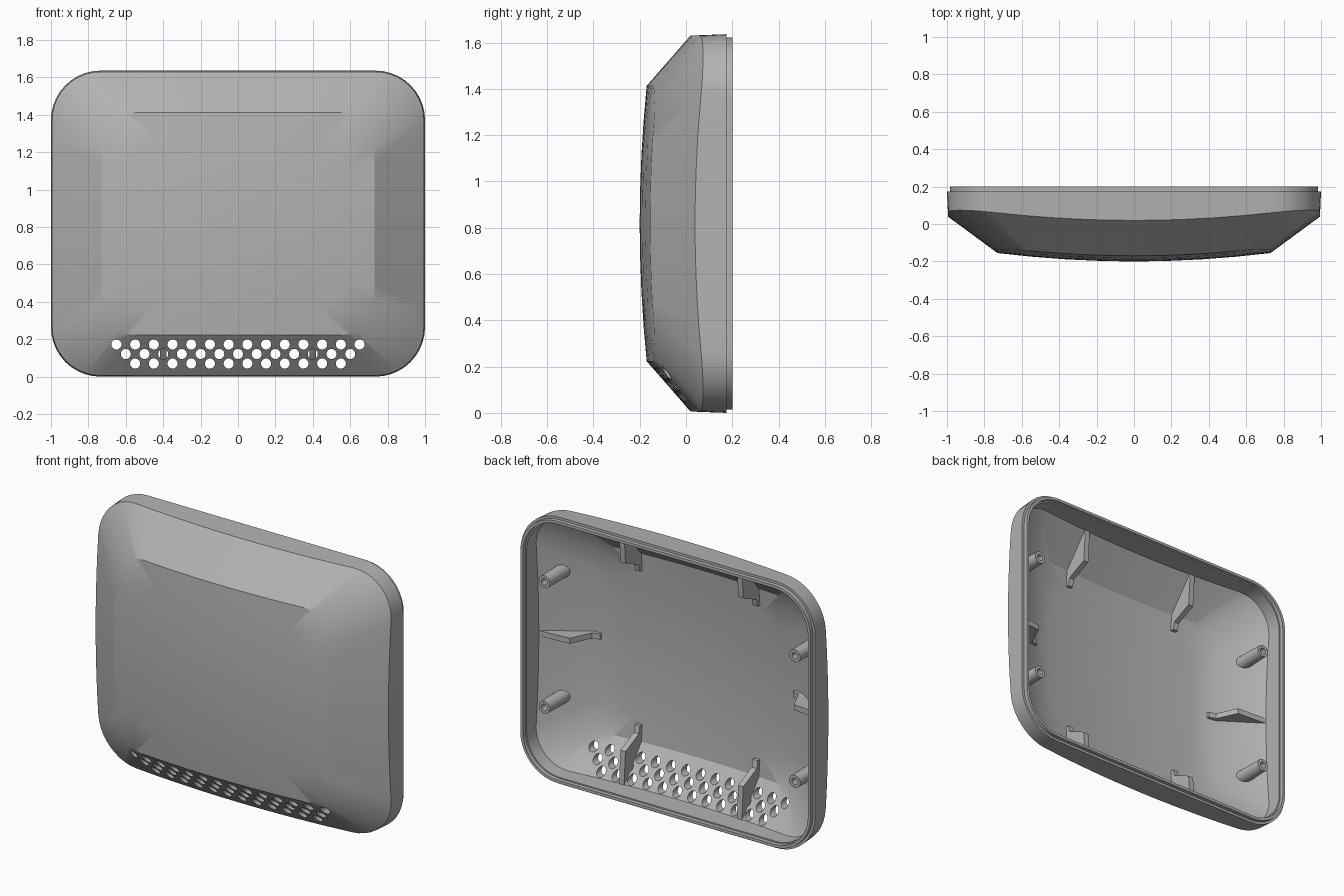
import bpy, bmesh, math

if "Cube" in bpy.data.objects:
    bpy.data.objects.remove(bpy.data.objects["Cube"], do_unlink=True)

H = 0.818          # half height of the case
CORNER = 10        # segments per rounded corner
SIDE = 10          # segments per straight side

grey = bpy.data.materials.new("plain grey")
grey.use_nodes = True
colour = (0.45, 0.45, 0.45, 1)
grey.diffuse_color = colour
grey.node_tree.nodes["Principled BSDF"].inputs["Base Color"].default_value = colour


def finish(name, bm):
    bmesh.ops.recalc_face_normals(bm, faces=bm.faces)
    mesh = bpy.data.meshes.new(name)
    bm.to_mesh(mesh)
    bm.free()
    mesh.materials.append(grey)
    obj = bpy.data.objects.new(name, mesh)
    bpy.context.collection.objects.link(obj)
    return obj


def smooth(obj):
    bpy.ops.object.select_all(action='DESELECT')
    obj.select_set(True)
    bpy.context.view_layer.objects.active = obj
    bpy.ops.object.shade_smooth_by_angle(angle=math.radians(30))


def loft(bm, rings):
    """Skin closed rings of equal length and cap both ends."""
    loops = [[bm.verts.new(p) for p in ring] for ring in rings]
    n = len(loops[0])
    for a, b in zip(loops, loops[1:]):
        for i in range(n):
            j = (i + 1) % n
            bm.faces.new((a[i], a[j], b[j], b[i]))
    bm.faces.new(loops[0])
    bm.faces.new(loops[-1])


def outline(hx, hz, r):
    """Rounded rectangle with evenly divided sides, centred on the origin."""
    arcs = []
    for k, (sx, sz) in enumerate([(1, 1), (-1, 1), (-1, -1), (1, -1)]):
        arc = []
        for i in range(CORNER + 1):
            t = math.pi / 2 * (k + i / CORNER)
            arc.append((sx * (hx - r) + r * math.cos(t), sz * (hz - r) + r * math.sin(t)))
        arcs.append(arc)
    pts = []
    for k, arc in enumerate(arcs):
        pts += arc
        (ax, az), (bx, bz) = arc[-1], arcs[(k + 1) % 4][0]
        pts += [(ax + (bx - ax) * i / SIDE, az + (bz - az) * i / SIDE) for i in range(1, SIDE)]
    return pts


def ring(pts, depth, scale=1.0):
    """Place an outline in space; depth is a number or a function of position."""
    out = []
    for x, z in pts:
        x, z = x * scale, z * scale
        out.append((x, depth(x, z) if callable(depth) else depth, z + H))
    return out


def border(inset):
    return outline(1 - inset, H - inset, 0.265 - inset)


def dome(x, z):
    return -0.2 + 0.084 * x * x + 0.085 * z * z


def edge(x, z):
    return -0.036 + 0.076 * x * x + 0.084 * z * z


# Case shell: domed front, sloping band, side wall, stepped lip, then the inside
front = outline(0.73, 0.595, 0.18)
inside = outline(0.71, 0.577, 0.165)
steps = [0.06, 0.25, 0.5, 0.75, 1]
rings = [ring(front, dome, k) for k in steps]
rings += [ring(border(0.006), edge), ring(border(0), 0.175),
          ring(border(0.015), 0.175), ring(border(0.015), 0.2),
          ring(border(0.032), 0.2), ring(border(0.032), 0.175),
          ring(border(0.04), 0.175),
          ring(border(0.04), lambda x, z: edge(x, z) + 0.022)]
rings += [ring(inside, lambda x, z: dome(x, z) + 0.045, k) for k in reversed(steps)]
bm = bmesh.new()
loft(bm, rings)
shell = finish("case_shell", bm)

# Three staggered rows of round vents cut through the lower band
bm = bmesh.new()
for row, count in enumerate([12, 13, 14]):
    z = 0.07 + 0.051 * row
    for i in range(count):
        x = (i - (count - 1) / 2) * 0.1
        circle = [(x + 0.027 * math.cos(t), z + 0.027 * math.sin(t))
                  for t in (math.tau * k / 20 for k in range(20))]
        loft(bm, [[(cx, y, cz) for cx, cz in circle] for y in (-0.3, 0.1)])
cutter = finish("vent_cutter", bm)
cutter.hide_render = True
cut = shell.modifiers.new("vents", 'BOOLEAN')
cut.operation = 'DIFFERENCE'
cut.solver = 'EXACT'
cut.object = cutter
bpy.context.view_layer.objects.active = shell
bpy.ops.object.modifier_apply(modifier=cut.name)
bpy.data.objects.remove(cutter, do_unlink=True)
smooth(shell)

# Hooked ribs: profile as (distance in from the case edge, depth)
RIB = [(0.03, 0.055), (0.24, 0.04), (0.30, -0.09), (0.345, -0.10),
       (0.345, -0.145), (0.24, -0.13), (0.03, 0.03)]


def rib(name, place):
    bm = bmesh.new()
    loft(bm, [[place(d, y, t) for d, y in RIB] for t in (-0.017, 0.017)])
    finish(name, bm)


for side, s in (("left", 1), ("right", -1)):
    rib("lower_rib_" + side, lambda d, y, t: (0.4 * s + t, y, d))
    rib("upper_rib_" + side, lambda d, y, t: (0.4 * s + t, y, 2 * H - d))
    rib("side_rib_" + side, lambda d, y, t: (s * (1 - d), y, H + t))

# Hollow screw posts whose bases follow the sloping band
def post(name, px, pz):
    def circle(r, depth):
        pts = []
        for k in range(24):
            t = math.tau * k / 24
            x = px + r * math.cos(t)
            y = 0.06 - (1 - abs(x)) * 0.722 if depth is None else depth
            pts.append((x, y, pz + r * math.sin(t)))
        return pts
    bm = bmesh.new()
    loft(bm, [circle(0.042, None), circle(0.038, 0.16),
              circle(0.019, 0.16), circle(0.019, 0.03)])
    smooth(finish(name, bm))


for side, s in (("left", 1), ("right", -1)):
    for level, u in (("upper", 1), ("lower", -1)):
        post(f"{level}_post_{side}", 0.85 * s, H + 0.385 * u)
